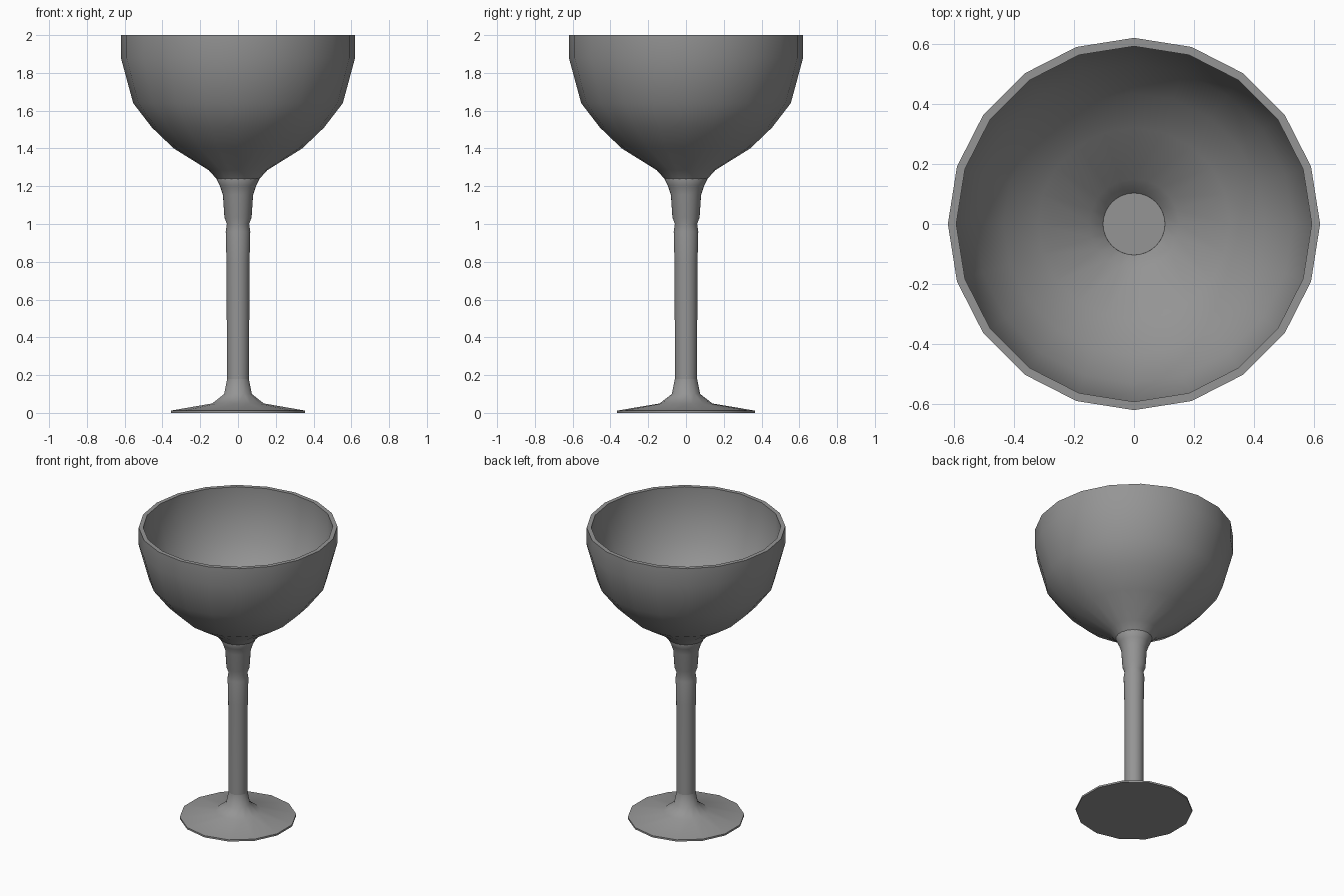
import bpy, bmesh, math

cube = bpy.data.objects.get("Cube")
if cube:
    bpy.data.objects.remove(cube, do_unlink=True)

pewter = bpy.data.materials.new("grey_pewter")
pewter.use_nodes = True
grey = (0.3, 0.3, 0.3, 1)
pewter.diffuse_color = grey
pewter.node_tree.nodes["Principled BSDF"].inputs["Base Color"].default_value = grey


def lathe(name, profile, sides, start=0.0, cap_first=False, cap_last=False):
    """Revolve (radius, height) points, listed bottom to top on the outside."""
    bm = bmesh.new()
    rings = []
    for r, z in profile:
        angles = [start + 2 * math.pi * i / sides for i in range(sides)]
        rings.append([bm.verts.new((r * math.cos(a), r * math.sin(a), z)) for a in angles])
    for low, high in zip(rings, rings[1:]):
        for i in range(sides):
            j = (i + 1) % sides
            bm.faces.new((low[i], low[j], high[j], high[i]))
    if cap_first:
        bm.faces.new(rings[0][::-1])
    if cap_last:
        bm.faces.new(rings[-1])
    mesh = bpy.data.meshes.new(name)
    bm.to_mesh(mesh)
    bm.free()
    mesh.materials.append(pewter)
    obj = bpy.data.objects.new(name, mesh)
    bpy.context.collection.objects.link(obj)
    bpy.ops.object.select_all(action="DESELECT")
    obj.select_set(True)
    bpy.context.view_layer.objects.active = obj
    bpy.ops.object.shade_smooth_by_angle(angle=math.radians(50))
    return obj


# Bowl: outer wall up to the rim, then the inner wall down to the stem top
outer = [(0.11, 1.235), (0.155, 1.285), (0.34, 1.4), (0.455, 1.51),
         (0.555, 1.64), (0.62, 1.88), (0.62, 2.0)]
inner = [(0.592, 2.0), (0.592, 1.88), (0.53, 1.655), (0.435, 1.535),
         (0.32, 1.43), (0.15, 1.33), (0.1, 1.27)]
lathe("bowl", outer + inner, 20)

# Stem: slim shaft, notch, flared collar and the flat floor of the bowl
lathe("stem", [(0.058, 0.16), (0.061, 0.8), (0.065, 0.96), (0.059, 1.0),
               (0.072, 1.035), (0.08, 1.155), (0.095, 1.2), (0.114, 1.24),
               (0.103, 1.275)], 32, cap_last=True)

# Foot: thin disc rising into the shaft
lathe("foot", [(0.364, 0.0), (0.364, 0.012), (0.14, 0.05), (0.075, 0.1),
               (0.059, 0.18)], 14, start=math.pi / 2, cap_first=True)
